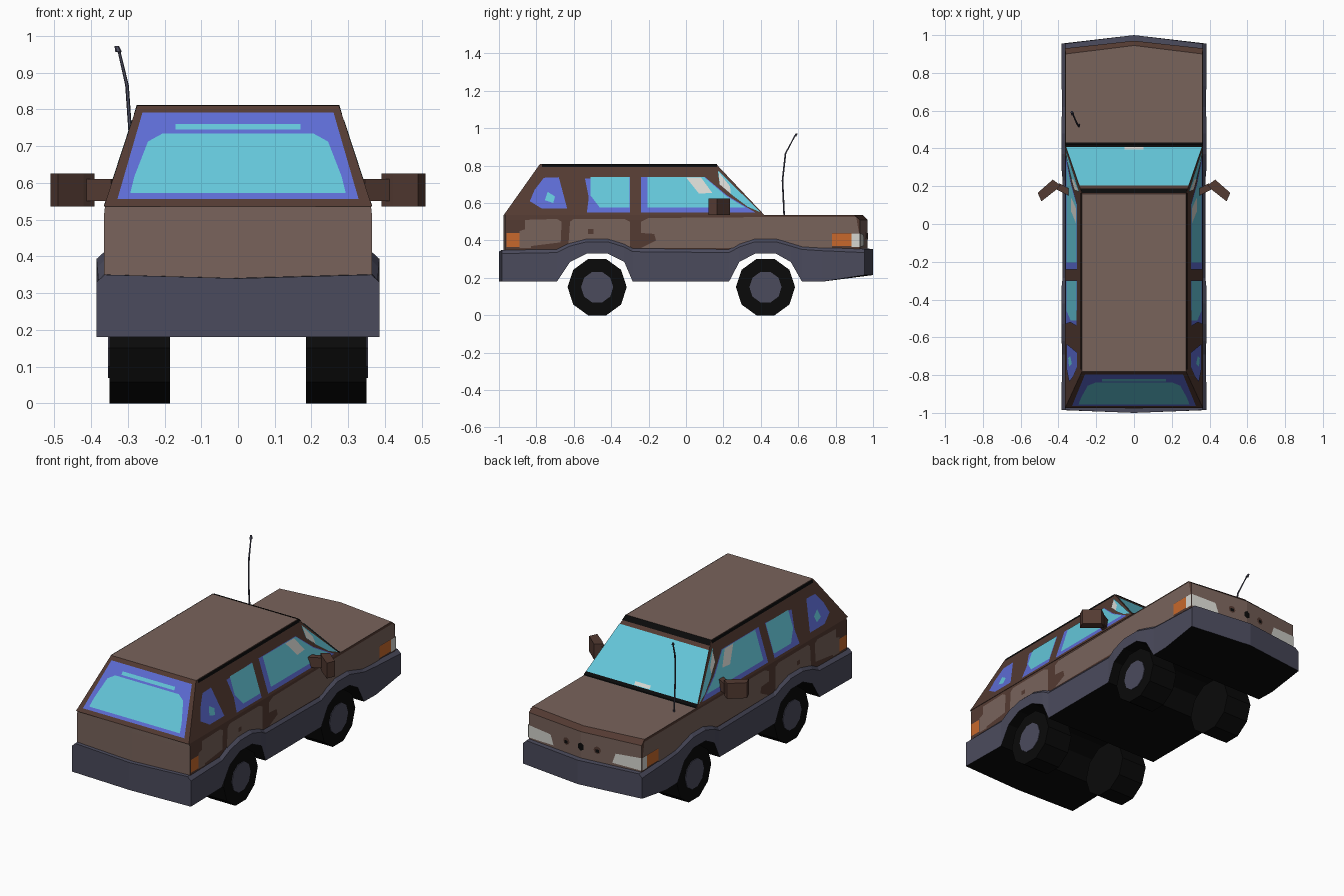
import bpy, bmesh, math
from mathutils import Vector

if "Cube" in bpy.data.objects:
    bpy.data.objects.remove(bpy.data.objects["Cube"])

COLOURS = {
    "light_brown": (0.19, 0.125, 0.105), "dark_brown": (0.088, 0.043, 0.032),
    "slate": (0.07, 0.07, 0.108), "black": (0.003, 0.003, 0.003),
    "blue": (0.11, 0.15, 0.66), "cyan": (0.127, 0.57, 0.70),
    "orange": (0.58, 0.14, 0.025), "pale_grey": (0.68, 0.68, 0.64),
}
MATS = {}
for n, c in COLOURS.items():
    MATS[n] = bpy.data.materials.new(n)
    MATS[n].diffuse_color = (*c, 1)


def finish(name, bm, mats, rule=None, recalc=True):
    if recalc:
        bmesh.ops.recalc_face_normals(bm, faces=bm.faces[:])
    bm.normal_update()
    if rule:
        for f in bm.faces:
            f.material_index = mats.index(rule(f.normal, f.calc_center_median()))
    me = bpy.data.meshes.new(name)
    bm.to_mesh(me)
    bm.free()
    for m in mats:
        me.materials.append(MATS[m])
    ob = bpy.data.objects.new(name, me)
    bpy.context.collection.objects.link(ob)
    return ob


def loft(name, rings, mats, rule=None):
    """Join closed rings of points into a capped solid."""
    bm = bmesh.new()
    vs = [[bm.verts.new(p) for p in r] for r in rings]
    n = len(vs[0])
    for a, b in zip(vs, vs[1:]):
        for i in range(n):
            j = (i + 1) % n
            bm.faces.new((a[i], a[j], b[j], b[i]))
    bm.faces.new(vs[0])
    bm.faces.new(vs[-1])
    return finish(name, bm, mats, rule)


def plates(name, pts, colour, where, off=0.003):
    """A thin painted plate laid on a surface, mirrored in x."""
    bm = bmesh.new()
    for s in (1, -1):
        co = [Vector(where(a, b, off)) for a, b in pts]
        f = bm.faces.new([bm.verts.new((s * c.x, c.y, c.z)) for c in co])
        f.normal_update()
        if f.normal.dot(f.calc_center_median() - Vector((0, 0, 0.4))) < 0:
            f.normal_flip()
    return finish(name, bm, [colour], recalc=False)


def rect(a0, b0, a1, b1):
    return [(a0, b0), (a1, b0), (a1, b1), (a0, b1)]


BELT, ROOF, HW = 0.535, 0.81, 0.365


# surfaces that plates are laid on
def half_w(z):
    return HW - (z - BELT) * 0.09 / 0.275

def on_cabin_side(y, z, o): return (half_w(z) + o, y, z)
def on_body_side(y, z, o): return (HW + o, y, z)
def on_rear_glass(x, z, o): return (x, -0.975 + (z - BELT) * 0.195 / 0.275 - o, z + o * 0.5)
def on_windshield(x, z, o): return (x, 0.42 - (z - BELT) * 0.26 / 0.275 + o, z + o)
def on_nose(x, z, o): return (x, 0.97 - x * 0.04 / HW + o, z)
def on_hood(x, y, o): return (x, y, BELT + o)


# lower cladding with wheel arches: y, bottom, outer top, half width, centre push
stations = [
    (-0.985, .18, .33, .385, -.015), (-0.69, .18, .335, .38, 0), (-0.62, .285, .37, .383, 0),
    (-0.53, .33, .393, .385, 0), (-0.42, .33, .393, .385, 0), (-0.33, .285, .365, .383, 0),
    (-0.285, .18, .34, .378, 0), (0.23, .18, .335, .378, 0), (0.285, .285, .365, .383, 0),
    (0.37, .33, .393, .385, 0), (0.48, .33, .393, .385, 0), (0.56, .285, .37, .383, 0),
    (0.62, .18, .352, .38, 0), (0.73, .18, .345, .383, 0), (0.955, .215, .335, .385, .045)]
rings = []
for y, zb, zt, w, d in stations:
    half = [(w, zb), (w, zt), (HW - 0.002, zt + 0.02)]
    dip = -0.01 if y < -0.9 else 0.0
    rings.append([(x, y, z) for x, z in half] + [(0, y + d, zt + 0.02 + dip)]
                 + [(-x, y, z) for x, z in reversed(half)] + [(0, y + d, zb)])
clad = None
bm = bmesh.new()
vs = [[bm.verts.new(p) for p in r] for r in rings]
for a, b in zip(vs, vs[1:]):
    for i in range(8):
        j = (i + 1) % 8
        bm.faces.new((a[i], a[j], b[j], b[i]))
for r in (vs[0], vs[-1]):          # folded bumper ends
    bm.faces.new((r[0], r[1], r[2], r[3], r[7]))
    bm.faces.new((r[7], r[3], r[4], r[5], r[6]))
finish("lower_cladding", bm, ["slate", "black"],
       lambda n, c: "black" if n.z < -0.2 and abs(c.x) < 0.3 else "slate")


# main body with pointed nose
def outline(z, w, corner, tip):
    return [(w, -0.965, z), (w, corner, z), (0, tip, z), (-w, corner, z), (-w, -0.965, z), (0, -0.977, z)]


def body_rule(n, c):
    if n.z > 0.9 or n.y < -0.8:
        return "light_brown"
    if n.y > 0.5 and c.z < 0.5:
        return "light_brown"
    return "black" if n.z < -0.9 else "dark_brown"


loft("main_body", [outline(0.34, HW, 0.93, 0.97), outline(0.51, HW, 0.93, 0.97),
                   outline(BELT, 0.362, 0.90, 0.945)],
     ["light_brown", "dark_brown", "black"], body_rule)

# cabin
loft("cabin", [[(HW, -0.975, BELT), (HW, 0.42, BELT), (-HW, 0.42, BELT), (-HW, -0.975, BELT)],
               [(.275, -0.78, ROOF), (.275, 0.16, ROOF), (-.275, 0.16, ROOF), (-.275, -0.78, ROOF)]],
     ["light_brown", "dark_brown"],
     lambda n, c: "light_brown" if n.z > 0.95 else "dark_brown")

# side windows
S = on_cabin_side
plates("front_window_border", [(-.24, .74), (.10, .74), (.22, .64), (.37, .55), (-.24, .55)], "blue", S)
plates("front_window", [(-.205, .738), (.098, .738), (.215, .638), (.32, .575), (-.205, .575)], "cyan", S, .005)
plates("quarter_window", [(.17, .775), (.40, .55), (.33, .58), (.25, .64), (.18, .70)], "cyan", S, .004)
plates("front_glint", [(0, .737), (.08, .737), (.14, .655), (.07, .65)], "pale_grey", S, .007)
plates("quarter_glint", [(.175, .765), (.235, .69), (.24, .65), (.18, .70)], "pale_grey", S, .006)
plates("middle_window_border", [(-.54, .73), (-.30, .74), (-.30, .55), (-.53, .55), (-.52, .63)], "blue", S)
plates("middle_window", [(-.51, .738), (-.302, .738), (-.302, .575), (-.46, .575), (-.51, .64)], "cyan", S, .005)
plates("rear_side_window", [(-.76, .735), (-.68, .738), (-.635, .57), (-.77, .57), (-.835, .61), (-.81, .67)], "blue", S)
plates("rear_side_glint", [(-.74, .66), (-.70, .635), (-.71, .60), (-.755, .615)], "cyan", S, .005)
plates("roof_trim", rect(-.77, .793, .165, .809), "black", S)

# rear window
plates("rear_window_border", [(0, .555), (.328, .555), (.26, .79), (0, .79)], "blue", on_rear_glass)
plates("rear_window", [(0, .57), (.293, .57), (.282, .615), (.245, .71), (.205, .732), (0, .732)], "cyan", on_rear_glass, .005)
plates("rear_window_strip", rect(0, .742, .17, .758), "cyan", on_rear_glass, .005)

# windshield and its seals
def wide(z0, z1): return [(0, z0), (half_w(z0), z0), (half_w(z1), z1), (0, z1)]
plates("windshield", wide(.55, .768), "cyan", on_windshield)
plates("windshield_top_seal", wide(.785, .809), "black", on_windshield)
plates("windshield_bottom_seal", wide(.536, .55), "black", on_windshield)
plates("windshield_glint", rect(0, .552, .05, .567), "pale_grey", on_windshield, .005)
plates("hood_seal", rect(0, .42, .362, .432), "black", on_hood)

# lighter panels and lamps on the body sides
B = on_body_side
plates("front_side_panel", [(-.24, .50), (-.20, .52), (.42, .525), (.91, .525), (.925, .44), (.78, .44), (.78, .36),
                            (-.24, .36), (-.16, .40), (-.17, .435), (-.24, .44)], "light_brown", B)
plates("rear_door_panel", [(-.62, .50), (-.60, .515), (-.33, .515), (-.30, .50), (-.30, .36), (-.63, .36)], "light_brown", B)
plates("rear_fender_panel", [(-.86, .51), (-.69, .515), (-.665, .50), (-.67, .39), (-.83, .37), (-.83, .36),
                             (-.89, .36), (-.89, .45), (-.86, .46)], "light_brown", B)
plates("door_handle", rect(-.525, .435, -.495, .46), "dark_brown", B, .005)
plates("rear_side_lamp", rect(-.96, .365, -.89, .44), "orange", B, .004)
plates("front_side_lamp", rect(.78, .37, .885, .438), "orange", B, .004)
plates("headlight_side", rect(.885, .365, .93, .438), "pale_grey", B, .004)

# nose details
plates("headlight", [(.19, .372), (.365, .365), (.365, .438), (.21, .43)], "pale_grey", on_nose)
plates("grille_dot_outer", [(.10 + .022 * math.cos(a * math.pi / 4), .425 + .022 * math.sin(a * math.pi / 4))
                            for a in range(8)], "dark_brown", on_nose)
plates("grille_dot_outer_core", rect(.09, .412, .112, .43), "black", on_nose, .005)
plates("grille_dot_centre", [(0, .40), (.018, .41), (.018, .435), (0, .447)], "black", on_nose)

# wheels
def cylinder(name, x0, x1, y, r, colour, sides=10):
    z = 0.158 * math.cos(math.pi / 10)
    ring = lambda x: [(x, y + r * math.cos(2 * math.pi * i / sides), z + r * math.sin(2 * math.pi * i / sides))
                      for i in range(sides)]
    loft(name, [ring(x0), ring(x1)], [colour])


for s, side in ((1, "right"), (-1, "left")):
    for y, end in ((0.425, "nose"), (-0.475, "tail")):
        cylinder(f"{side}_{end}_wheel", s * .185, s * .35, y, .158, "black")
        cylinder(f"{side}_{end}_hub", s * .34, s * .354, y, .086, "slate")
    # wing mirrors
    head = [(.39, .205), (.43, .235), (.51, .165), (.49, .12), (.42, .175)]
    stem = [(.33, .18), (.395, .215), (.425, .19), (.345, .15)]
    for name, plan, z0, z1 in (("mirror_head", head, .535, .625), ("mirror_stem", stem, .55, .61)):
        loft(f"{side}_{name}", [[(s * x, y, z) for x, y in plan] for z in (z0, z1)], ["dark_brown"])

# antenna: bent thin rod with a small tip
path = [(-.29, .525, .53, .005), (-.292, .516, .72, .005), (-.302, .532, .865, .005),
        (-.323, .58, .955, .004), (-.325, .583, .957, .009), (-.33, .592, .972, .006)]
loft("antenna", [[(x + r * math.cos(a * math.pi / 3), y + r * math.sin(a * math.pi / 3), z) for a in range(6)]
                 for x, y, z, r in path], ["slate"])

for m in bpy.data.materials:
    if m.users and not m.is_grease_pencil:
        m.use_nodes = True
        m.node_tree.nodes["Principled BSDF"].inputs["Base Color"].default_value = m.diffuse_color
